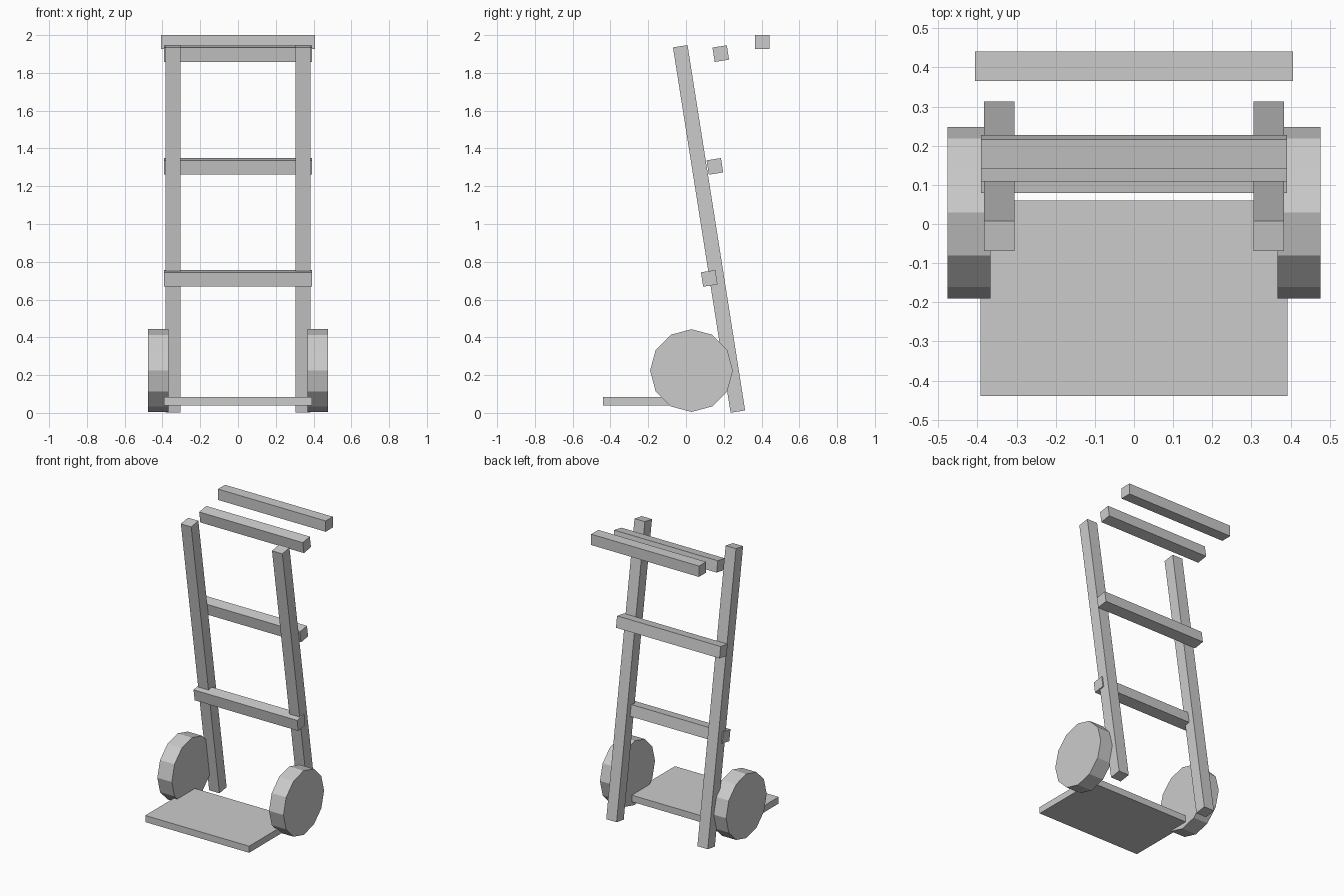
import bpy
from math import radians, pi

if "Cube" in bpy.data.objects:
    bpy.data.objects.remove(bpy.data.objects["Cube"])

TILT = radians(8.96)


def box(name, centre, size, tilt=0.0):
    bpy.ops.mesh.primitive_cube_add(size=1, location=centre)
    ob = bpy.context.object
    ob.name = name
    ob.scale = size
    ob.rotation_euler.x = tilt
    return ob


def wheel(name, x):
    # 12-sided disc with a vertex pointing straight up
    bpy.ops.mesh.primitive_cylinder_add(vertices=12, radius=0.219, depth=0.109,
                                        location=(x, 0.029, 0.224),
                                        rotation=(0, pi / 2, 0))
    bpy.context.object.name = name


# Leaning side rails and wheels
for side, s in (("left", -1), ("right", 1)):
    box(f"{side}_rail", (s * 0.344, 0.122, 0.974), (0.078, 0.078, 1.958), TILT)
    wheel(f"{side}_wheel", s * 0.4215)

# Crossbars, tilted with the rails
for name, y, z in (("lower", 0.123, 0.712), ("middle", 0.153, 1.305), ("upper", 0.184, 1.902)):
    box(f"{name}_crossbar", (0, y, z), (0.782, 0.077, 0.077), TILT)

# Handle bar
box("handle_bar", (0, 0.403, 1.963), (0.813, 0.076, 0.074))

# Toe plate
box("toe_plate", (0, -0.19, 0.062), (0.784, 0.5, 0.045))
